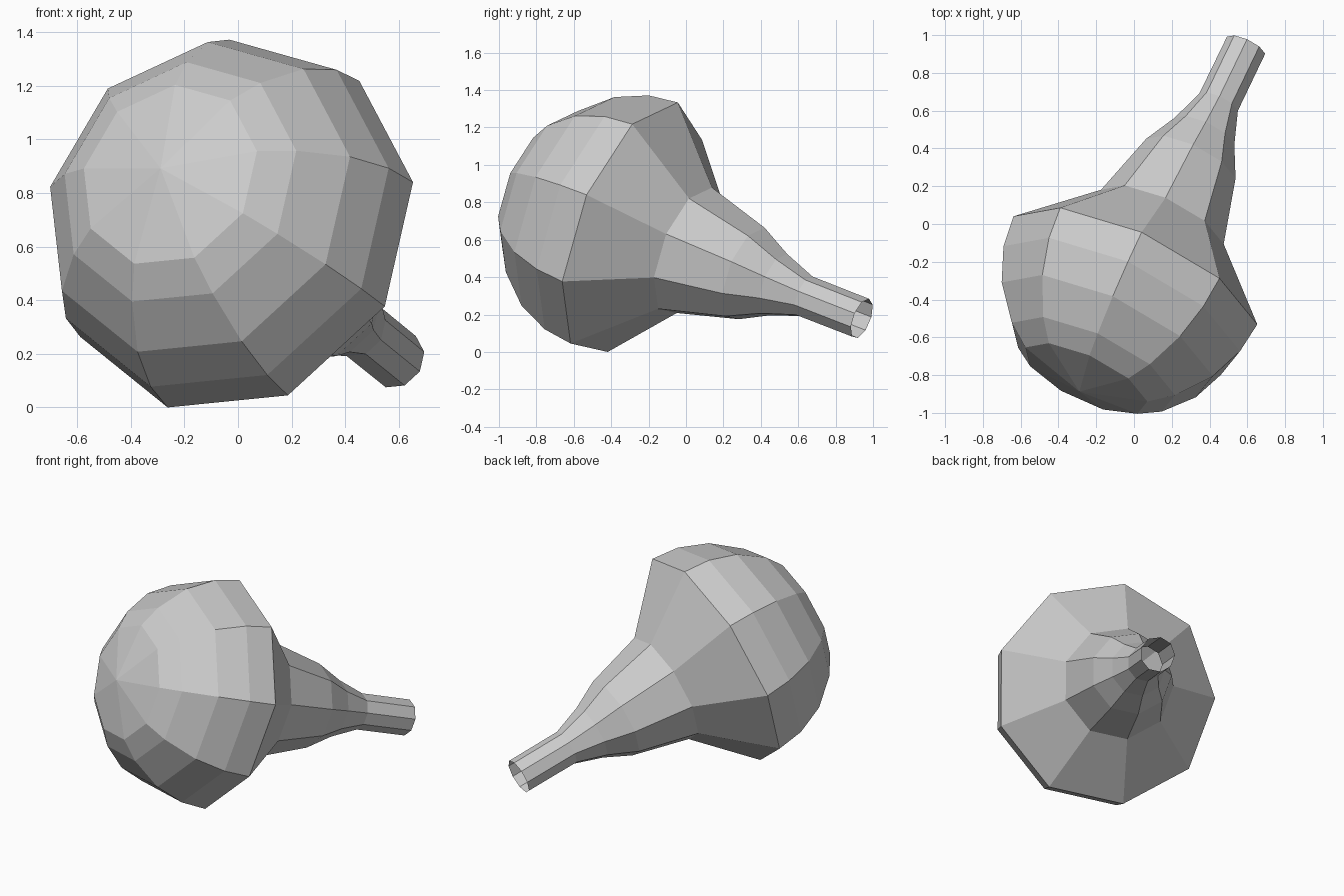
import bpy, bmesh
from math import sin, cos, radians, pi
from mathutils import Vector

if "Cube" in bpy.data.objects:
    bpy.data.objects.remove(bpy.data.objects["Cube"])

SIDES = 9
R = 0.72
centre = Vector((0.0, -0.288, 0.658))          # middle of the widest rim
axis = Vector((-0.41, -0.85, 0.332)).normalized()  # points out through the dome
u = Vector((0.907, -0.336, 0.252))
u = (u - axis * u.dot(axis)).normalized()      # direction of one corner
v = u.cross(axis)
if v.z < 0:
    v = -v

# Profile (radius, distance along axis): dome rings, then flare and open neck
profile = [(R * sin(radians(a)), R * cos(radians(a))) for a in (30, 42, 60, 76, 90)]
profile += [(0.362, -0.358), (0.264, -0.728), (0.177, -0.905),
            (0.114, -1.09), (0.113, -1.445)]

bm = bmesh.new()


def ring(radius, along):
    return [bm.verts.new(centre + axis * along
                         + (u * cos(2 * pi * i / SIDES) + v * sin(2 * pi * i / SIDES)) * radius)
            for i in range(SIDES)]


rings = [ring(*p) for p in profile]

# Dome tip
tip = bm.verts.new(centre + axis * 0.705)
for i in range(SIDES):
    bm.faces.new((tip, rings[0][i], rings[0][(i + 1) % SIDES]))

# Walls between rings
for a, b in zip(rings, rings[1:]):
    for i in range(SIDES):
        j = (i + 1) % SIDES
        bm.faces.new((a[i], b[i], b[j], a[j]))

bmesh.ops.recalc_face_normals(bm, faces=bm.faces)
if sum((f.normal.dot(f.calc_center_median() - centre) for f in rings[0][0].link_faces)) < 0:
    bmesh.ops.reverse_faces(bm, faces=bm.faces)

# Stand on the ground
low = min(p.co.z for p in bm.verts)
bmesh.ops.translate(bm, verts=bm.verts, vec=(0, 0, -low))

mesh = bpy.data.meshes.new("bulb_with_neck")
bm.to_mesh(mesh)
bm.free()
bpy.context.collection.objects.link(bpy.data.objects.new("bulb_with_neck", mesh))
